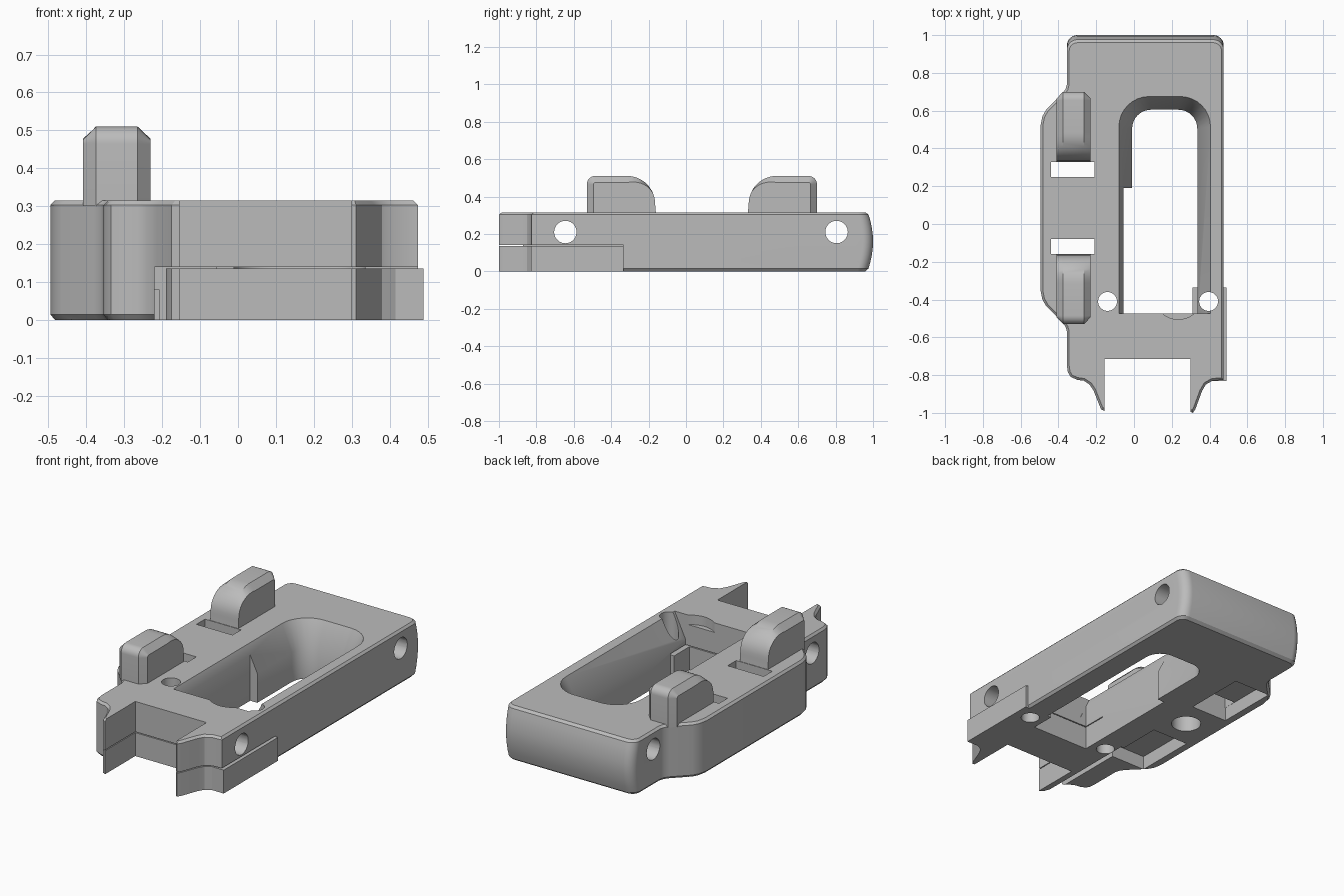
import bpy, bmesh, math
from mathutils import Vector

cube = bpy.data.objects.get("Cube")
if cube:
    bpy.data.objects.remove(cube, do_unlink=True)

grey = bpy.data.materials.new("plain_grey")
grey.use_nodes = True
grey.diffuse_color = (0.5, 0.5, 0.5, 1)
grey.node_tree.nodes["Principled BSDF"].inputs["Base Color"].default_value = (0.5, 0.5, 0.5, 1)


def loft(name, loops):
    """Closed solid through equal-length loops of 3D points."""
    bm = bmesh.new()
    rings = [[bm.verts.new(p) for p in loop] for loop in loops]
    n = len(rings[0])
    for a, b in zip(rings, rings[1:]):
        for i in range(n):
            j = (i + 1) % n
            bm.faces.new((a[i], a[j], b[j], b[i]))
    bm.faces.new(rings[0][::-1])
    bm.faces.new(rings[-1])
    bmesh.ops.recalc_face_normals(bm, faces=bm.faces[:])
    mesh = bpy.data.meshes.new(name)
    bm.to_mesh(mesh)
    bm.free()
    mesh.materials.append(grey)
    ob = bpy.data.objects.new(name, mesh)
    bpy.context.collection.objects.link(ob)
    return ob


def prism(name, pts, z0, z1):
    return loft(name, [[(x, y, z) for x, y in pts] for z in (z0, z1)])


def box(x0, x1, y0, y1, z0, z1):
    return prism("cutter", [(x0, y0), (x1, y0), (x1, y1), (x0, y1)], z0, z1)


def arc(cx, cy, r, a0, a1, steps=8):
    angles = [math.radians(a0 + (a1 - a0) * i / steps) for i in range(steps + 1)]
    return [(cx + r * math.cos(a), cy + r * math.sin(a)) for a in angles]


def hole(cx, cy, r, z0, z1):
    return prism("cutter", arc(cx, cy, r, 0, 350, 35), z0, z1)


def side_hole(cy, cz, r):
    ring = arc(cy, cz, r, 0, 350, 35)
    return loft("cutter", [[(x, y, z) for y, z in ring] for x in (-1, 1)])


def cut(ob, cutter):
    mod = ob.modifiers.new("cut", "BOOLEAN")
    mod.operation = "DIFFERENCE"
    mod.solver = "EXACT"
    mod.object = cutter
    cutter.hide_render = True
    bpy.context.view_layer.objects.active = ob
    bpy.ops.object.modifier_apply(modifier=mod.name)
    bpy.data.objects.remove(cutter, do_unlink=True)


def inset(pts, d):
    """Move a counter-clockwise outline inwards."""
    out = []
    for i, p in enumerate(pts):
        p, a, b = Vector(p), Vector(pts[i - 1]), Vector(pts[(i + 1) % len(pts)])
        u, v = (p - a).normalized(), (b - p).normalized()
        n1, n2 = Vector((-u.y, u.x)), Vector((-v.y, v.x))
        out.append(tuple(p + (n1 + n2) * d / max(0.5, 1 + n1.dot(n2))))
    return out


# Frame outline, with the bulged left side mirrored about its middle
MID = 0.085
half_bulge = [(-0.355, 0.655), (-0.362, 0.63), (-0.38, 0.605), (-0.465, 0.52),
              (-0.485, 0.485), (-0.495, 0.435)]
bulge = [(x, MID + d) for x, d in half_bulge] + [(x, MID - d) for x, d in half_bulge[::-1]]
right_prong = [(0.30, -0.995), (0.312, -1), (0.325, -0.98), (0.36, -0.885),
               (0.38, -0.85), (0.415, -0.83)]
left_prong = [(-0.35, -0.785), (-0.335, -0.81), (-0.30, -0.825), (-0.265, -0.83),
              (-0.235, -0.85), (-0.215, -0.88), (-0.175, -0.98), (-0.155, -0.99)]
outline = ([(0.475, -0.825)] + arc(0.42, 0.915, 0.055, 0, 90)
           + arc(-0.30, 0.915, 0.055, 90, 180) + bulge
           + [(-0.355, -0.75)] + left_prong + right_prong)

# Frame with chamfered rims and a bowed rear face
TOP = 0.315
levels = [(0, 0.012), (0.014, 0)]
levels += [(z, 0) for z in (0.05, 0.09, 0.13, 0.16, 0.19, 0.23, 0.27, 0.303)] + [(TOP, 0.012)]
loops = []
for z, d in levels:
    bow = 0.03 * (1 - ((z - 0.16) / 0.16) ** 2)
    loops.append([(x, y + (bow if y > 0.85 else 0), z) for x, y in inset(outline, d)])
frame = loft("frame", loops)


# Rounded window, sloped near the top
def window_loop(x0, x1, y1, r, z):
    pts = [(x0, -0.475), (x1, -0.475)]
    pts += arc(x1 - r, y1 - r, r, 0, 90) + arc(x0 + r, y1 - r, r, 90, 180)
    return [(x, y, z) for x, y in pts]


lower = (-0.01, 0.335, 0.605, 0.10)
upper = (-0.08, 0.405, 0.675, 0.16)
cut(frame, loft("cutter", [window_loop(*lower, -0.1), window_loop(*lower, 0.17),
                           window_loop(*upper, TOP), window_loop(*upper, 0.4)]))
cut(frame, box(-0.055, 0.2, -0.474, 0.19, -0.1, 0.5))
cut(frame, hole(0.235, -0.375, 0.13, 0.26, 0.5))

# Front notch and the pocket for the lower insert
cut(frame, box(-0.155, 0.30, -1.2, -0.715, -0.1, 0.5))
cut(frame, box(-0.22, 0.8, -1.2, -0.335, -0.1, 0.14))

# Cross holes, slots, underside recesses and blind socket
for y in (-0.645, 0.805):
    cut(frame, side_hole(y, 0.21, 0.06))
for s in (-1, 1):
    near, far, deep = (MID + s * d for d in (0.165, 0.243, 0.53))
    cut(frame, box(-0.44, -0.21, min(near, far), max(near, far), -0.1, 0.5))
    cut(frame, box(-0.441, -0.209, min(near, deep), max(near, deep), -0.1, 0.08))
cut(frame, hole(-0.30, MID, 0.08, -0.1, 0.2))

# Lower insert between and around the prongs
insert_pts = [(0.49, -0.335), (-0.19, -0.335), (-0.19, -0.94)] + left_prong[-2:]
insert_pts += [(-0.155, -0.715), (0.30, -0.715)] + right_prong + [(0.49, -0.83)]
insert = prism("lower_insert", insert_pts, 0, 0.135)
cut(insert, box(-0.055, 0.31, -0.475, -0.2, -0.1, 0.5))

# Vertical pin holes through both pieces
for x in (-0.14, 0.395):
    for ob in (frame, insert):
        cut(ob, hole(x, -0.41, 0.05, -0.1, 0.5))


# Guide tabs: rounded fins whose chamfer fades out along the inner curve
def tab(name, s):
    half = 0.0895
    outer = [(0.615, 0.30)] + arc(0.57, 0.465, 0.045, 0, 90)
    inner = arc(0.40, 0.36, 0.15, 90, 180, 12) + [(0.245, 0.30)]
    full = outer + inner
    small = [(0.58, 0.30)] + arc(0.57, 0.465, 0.010, 0, 90)
    for i, (d, z) in enumerate(inner):
        small.append((d, max(0.30, z - 0.035 * max(0, 1 - i / 9))))
    rings = [(-half, small), (-0.055, full), (0.055, full), (half, small)]
    return loft(name, [[(-0.32 + x, MID + s * d, z) for d, z in ring] for x, ring in rings])


tabs = [tab("front_tab", -1), tab("rear_tab", 1)]

# Smooth curves, crisp edges
bpy.ops.object.select_all(action="DESELECT")
for ob in [frame, insert] + tabs:
    ob.select_set(True)
bpy.context.view_layer.objects.active = frame
bpy.ops.object.shade_smooth_by_angle(angle=math.radians(28))
